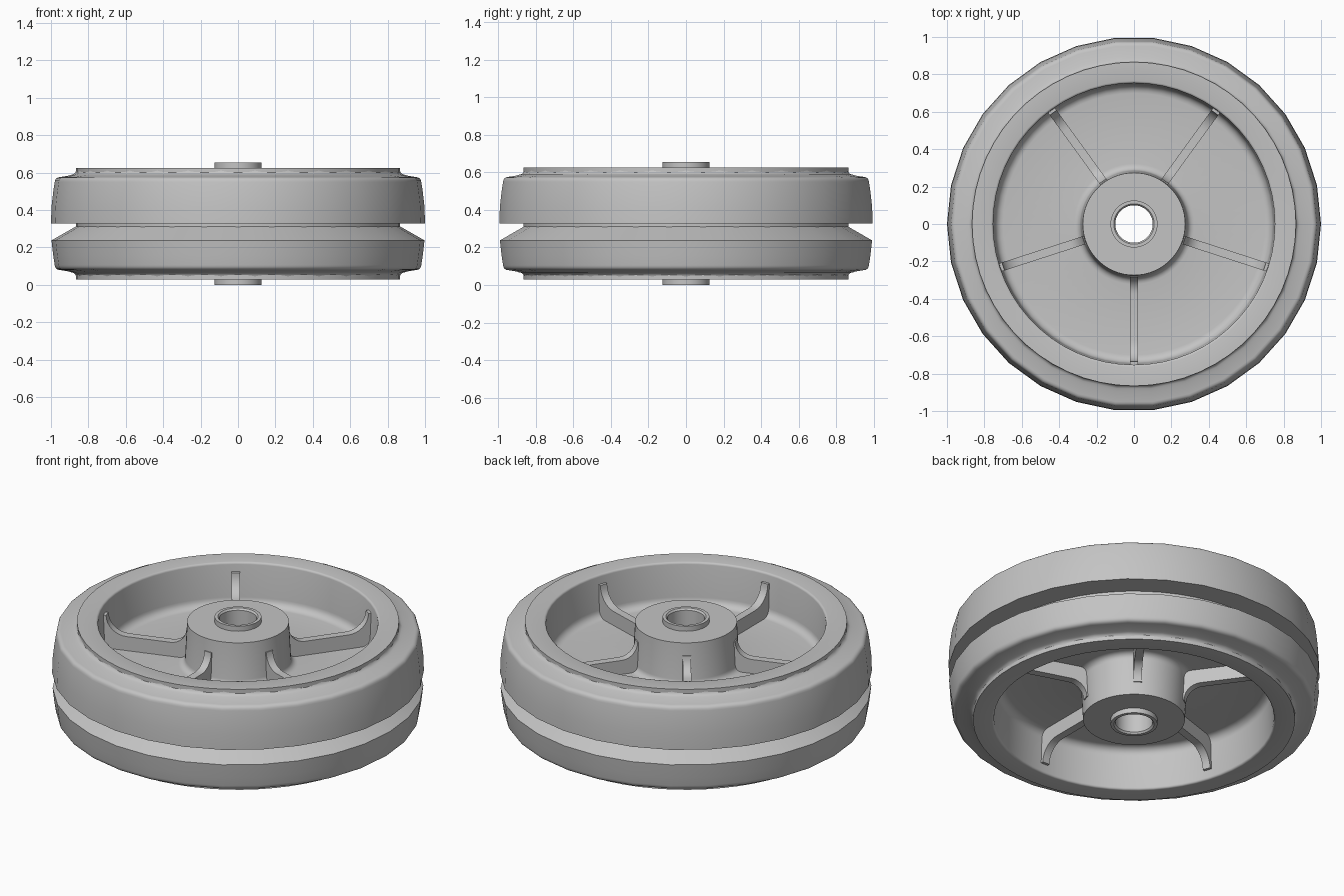
import bpy, bmesh, math
from mathutils import Matrix, Vector

MID = 0.3275          # height of the wheel's mid plane
RIM_TOP = 0.298       # rim and hub faces above the mid plane
WEB = 0.05            # half thickness of the web

cube = bpy.data.objects.get("Cube")
if cube:
    bpy.data.objects.remove(cube, do_unlink=True)

grey = bpy.data.materials.new("plain grey")
grey.use_nodes = True
grey.diffuse_color = (0.55, 0.55, 0.55, 1)
grey.node_tree.nodes["Principled BSDF"].inputs["Base Color"].default_value = grey.diffuse_color


def arc(cx, cz, rx, rz, start, end, steps=5):
    """Points on an elliptical arc, angles in degrees."""
    return [(cx + rx * math.cos(math.radians(start + (end - start) * i / steps)),
             cz + rz * math.sin(math.radians(start + (end - start) * i / steps)))
            for i in range(steps + 1)]


def mirrored(half):
    """Close an upper half outline with its reflection below the mid plane."""
    return half + [(r, -z) for r, z in reversed(half) if z > 1e-5]


def finish(name, bm, angle):
    bmesh.ops.recalc_face_normals(bm, faces=bm.faces)
    mesh = bpy.data.meshes.new(name)
    bm.to_mesh(mesh)
    bm.free()
    mesh.materials.append(grey)
    obj = bpy.data.objects.new(name, mesh)
    obj.location.z = MID
    bpy.context.collection.objects.link(obj)
    bpy.ops.object.select_all(action='DESELECT')
    obj.select_set(True)
    bpy.context.view_layer.objects.active = obj
    bpy.ops.object.shade_smooth_by_angle(angle=math.radians(angle))
    return obj


def lathe(name, half, sides, angle=35):
    outline = mirrored(half)
    bm = bmesh.new()
    rings = [[bm.verts.new((r * math.cos(a), r * math.sin(a), z)) for r, z in outline]
             for a in (math.tau * i / sides for i in range(sides))]
    n = len(outline)
    for i, ring in enumerate(rings):
        after = rings[(i + 1) % sides]
        for j in range(n):
            k = (j + 1) % n
            bm.faces.new((ring[j], after[j], after[k], ring[k]))
    return finish(name, bm, angle)


# Tyre: crowned tread, rounded shoulders, small fillet against the rim
tyre = [(0.84, 0.0), (1.0, 0.0), (0.997, 0.09), (0.988, 0.17)]
tyre += arc(0.955, 0.222, 0.025, 0.026, 0, 90, 4)
tyre += [(0.905, 0.256)]
tyre += arc(0.895, 0.288, 0.03, 0.028, 270, 180, 4)
tyre += [(0.84, 0.288)]
lathe("tyre", tyre, 30, 40)

# Wheel core: rim, web and hub in one turned body
core = [(0.866, 0.0), (0.866, RIM_TOP)]
core += arc(0.765, RIM_TOP - 0.012, 0.012, 0.012, 90, 180, 3)
core += arc(0.70, WEB + 0.045, 0.045, 0.045, 0, -90)
core += arc(0.322, WEB + 0.035, 0.037, 0.035, 270, 180)
core += [(0.274, RIM_TOP), (0.115, RIM_TOP), (0.115, 0.0)]
lathe("wheel_core", core, 60)

# Bushing: tube through the hub with a chamfered bore
lathe("axle_bushing", [(0.126, 0.0), (0.126, MID), (0.108, MID),
                       (0.1, MID - 0.01), (0.1, 0.0)], 48)

# Ribs: thin gussets sweeping up to the hub and to the rim on both faces
rib = [(0.24, 0.0), (0.24, 0.225), (0.281, 0.225)]
rib += arc(0.373, 0.225, 0.09, 0.092, 180, 270, 7)
rib += arc(0.62, 0.243, 0.115, 0.11, 270, 360, 8)
rib += [(0.765, 0.243), (0.765, 0.0)]
for count in range(5):
    bm = bmesh.new()
    face = bm.faces.new([bm.verts.new((r, -0.0225, z)) for r, z in mirrored(rib)])
    extruded = bmesh.ops.extrude_face_region(bm, geom=[face])["geom"]
    bmesh.ops.translate(bm, vec=Vector((0, 0.045, 0)),
                        verts=[g for g in extruded if isinstance(g, bmesh.types.BMVert)])
    turn = Matrix.Rotation(math.radians(54 + 72 * count), 4, 'Z')
    bmesh.ops.transform(bm, matrix=turn, verts=bm.verts)
    finish("rib_%d" % (count + 1), bm, 30)
